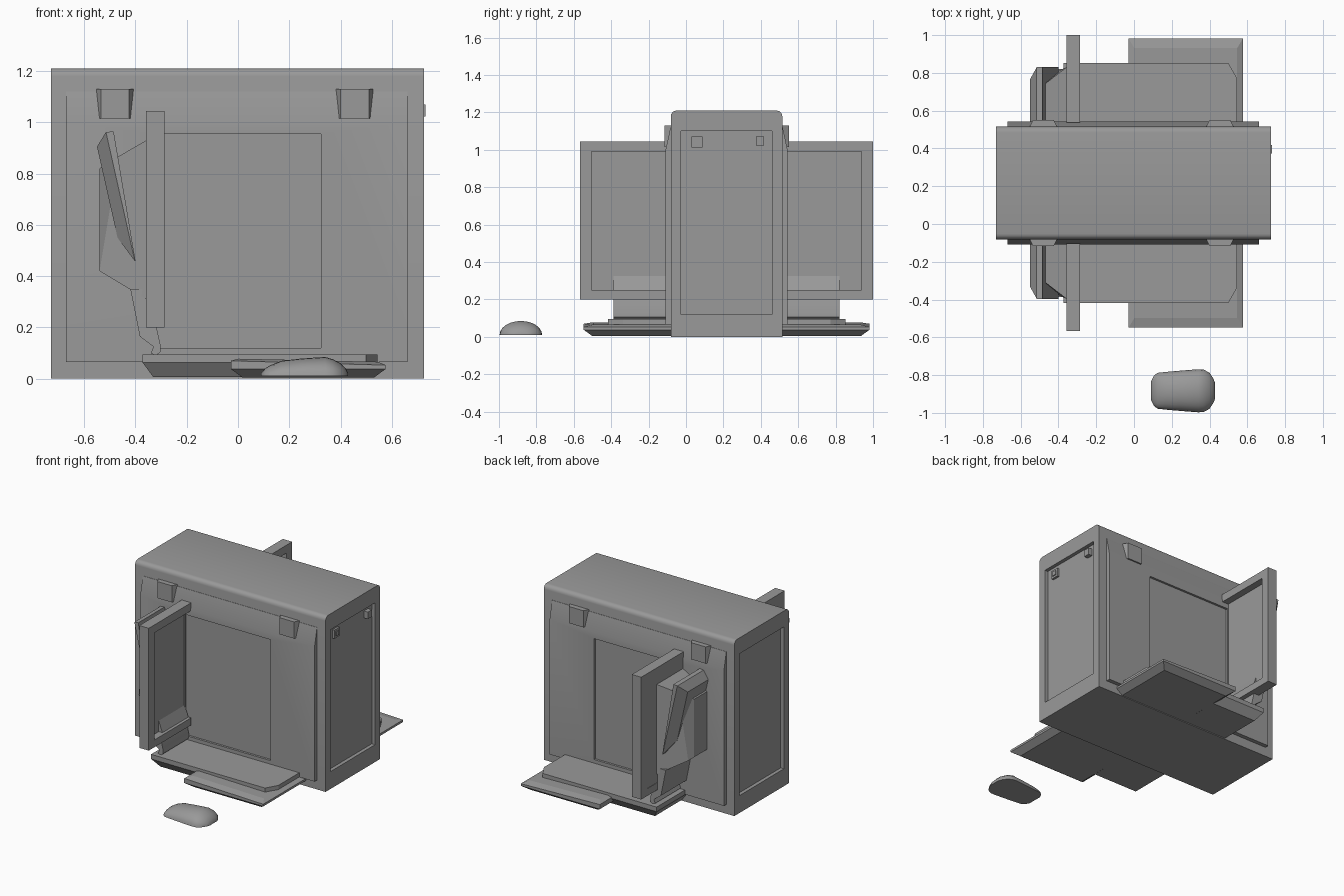
import bpy, bmesh, math
from mathutils import Vector

old = bpy.data.objects.get("Cube")
if old:
    bpy.data.objects.remove(old, do_unlink=True)

grey = bpy.data.materials.new("mid_grey")
grey.use_nodes = True
COLOUR = (0.32, 0.32, 0.32, 1)
grey.diffuse_color = COLOUR
grey.node_tree.nodes["Principled BSDF"].inputs["Base Color"].default_value = COLOUR

MID = 0.217      # depth of the cabinet's centre plane
HALF = 0.298     # half depth of the cabinet


def finish(name, bm, angle=30):
    bmesh.ops.recalc_face_normals(bm, faces=bm.faces)
    mesh = bpy.data.meshes.new(name)
    bm.to_mesh(mesh)
    bm.free()
    mesh.materials.append(grey)
    obj = bpy.data.objects.new(name, mesh)
    bpy.context.collection.objects.link(obj)
    bpy.ops.object.select_all(action="DESELECT")
    obj.select_set(True)
    bpy.context.view_layer.objects.active = obj
    bpy.ops.object.shade_smooth_by_angle(angle=math.radians(angle))
    return obj


def loft(rings):
    """Skin closed rings of points and cap both ends."""
    bm = bmesh.new()
    loops = [[bm.verts.new(p) for p in ring] for ring in rings]
    for a, b in zip(loops, loops[1:]):
        for i in range(len(a)):
            j = (i + 1) % len(a)
            bm.faces.new((a[i], a[j], b[j], b[i]))
    bm.faces.new(loops[0][::-1])
    bm.faces.new(loops[-1])
    bmesh.ops.remove_doubles(bm, verts=bm.verts, dist=1e-5)
    bmesh.ops.recalc_face_normals(bm, faces=bm.faces)
    return bm


def box(x, y, z):
    return loft([[(x[0], y[0], h), (x[1], y[0], h), (x[1], y[1], h), (x[0], y[1], h)] for h in z])


def facing(bm, direction):
    return max(bm.faces, key=lambda f: f.normal.dot(Vector(direction)) * 10 + f.calc_area())


def recess(bm, direction, low, high, depth):
    """Sink a rectangle into the face that looks along direction."""
    face = facing(bm, direction)
    bmesh.ops.inset_individual(bm, faces=[face], thickness=0.01)
    centre = face.calc_center_median()
    for v in face.verts:
        for k in range(3):
            if not direction[k]:
                v.co[k] = low[k] if v.co[k] < centre[k] else high[k]
    bmesh.ops.inset_individual(bm, faces=[face], thickness=0)
    bmesh.ops.translate(bm, verts=face.verts, vec=Vector(direction) * -depth)


def side_rect(x, d, z, s):
    """Upright rectangle at distance d from the centre plane."""
    y = MID + s * d
    return [(x[0], y, z[0]), (x[1], y, z[0]), (x[1], y, z[1]), (x[0], y, z[1])]


def side_prism(profile, d0, d1, s):
    """Extrude an x-z profile outwards from d0 to d1."""
    return loft([[(x, MID + s * d, z) for x, z in profile] for d in (d0, d1)])


def x_rect(x0, x1, d, z0, z1, s):
    """Rectangle across the depth, leaning from x0 (low) to x1 (high)."""
    a, b = (MID + s * v for v in d)
    return [(x0, a, z0), (x0, b, z0), (x1, b, z1), (x1, a, z1)]


# Cabinet with rounded top edges and a sunken panel in each end
bm = box((-0.73, 0.726), (MID - HALF, MID + HALF), (0, 1.21))
top = [e for e in bm.edges if all(v.co.z > 1 for v in e.verts)
       and abs(e.verts[0].co.y - e.verts[1].co.y) < 0.01]
bmesh.ops.bevel(bm, geom=top, offset=0.03, segments=4, affect="EDGES", profile=0.5)
for sign in (-1, 1):
    recess(bm, (sign, 0, 0), (0, -0.026, 0.12), (0, 0.46, 1.10), 0.025)
finish("cabinet", bm)

# Small fittings in the right-hand end panel
finish("socket", box((0.69, 0.716), (0.03, 0.087), (1.013, 1.072)))
finish("socket_cap", box((0.70, 0.722), (0.043, 0.074), (1.027, 1.058)))
finish("end_knob", box((0.69, 0.731), (0.374, 0.418), (1.022, 1.07)))

# Stepped base: upper platform with clipped corners, lower slab beneath


def platform_ring(inset, z):
    x0, x1, d = -0.372 + inset, 0.545 - inset, 0.635 - inset
    pts = [(x0, -d), (x1 - 0.045, -d), (x1, -d + 0.08), (x1, d - 0.08), (x1 - 0.045, d), (x0, d)]
    return [(x, MID + y, z) for x, y in pts]


def slab_ring(inset_x, inset_d, z0, z1):
    x0, x1, d = -0.028 + inset_x, 0.576 - inset_x, 0.764 - inset_d
    return [(x0, MID - d, z0), (x1, MID - d, z1), (x1, MID + d, z1), (x0, MID + d, z0)]


finish("platform", loft([platform_ring(0.042, 0.006), platform_ring(0, 0.063), platform_ring(0, 0.095)]), 20)
finish("lower_slab", loft([slab_ring(0.045, 0.045, 0.005, 0.005), slab_ring(0, 0, 0.038, 0.038),
                           slab_ring(0, 0, 0.07, 0.053), slab_ring(0.03, 0.05, 0.078, 0.066)]), 5)

for s, word in ((-1, "front"), (1, "back")):
    # Raised face panel, sloping back at the top, with a sunken centre
    edge = [(HALF - 0.01, 0.065), (0.326, 0.065), (0.326, 1.0), (0.30, 1.12), (HALF - 0.01, 1.12)]
    bm = loft([[(x, MID + s * d, z) for d, z in edge] for x in (-0.67, 0.662)])
    recess(bm, (0, s, 0), (-0.33, 0, 0.12), (0.323, 0, 0.955), 0.015)
    finish(word + "_panel", bm)

    # Pair of tapered clips
    for x, side in ((-0.48, "right"), (0.455, "left")):
        finish(f"{word}_{side}_clip", loft([
            side_rect((x - 0.073, x + 0.073), 0.297, (1.015, 1.13), s),
            side_rect((x - 0.055, x + 0.055), 0.333, (1.015, 1.13), s)]), 10)

    # Screen: three-sided rim and a sunken display
    rim = [(0.32, 0.2), (0.783, 0.2), (0.783, 1.045), (0.32, 1.045),
           (0.32, 0.99), (0.722, 0.99), (0.722, 0.25), (0.32, 0.25)]
    finish(word + "_screen_rim", loft([[(x, MID + s * d, z) for d, z in rim] for x in (-0.358, -0.286)]))
    finish(word + "_display", side_prism([(-0.356, 0.24), (-0.335, 0.24), (-0.335, 1.0), (-0.356, 1.0)], 0.32, 0.74, s))
    finish(word + "_display_foot", side_prism([(-0.34, 0.245), (-0.305, 0.245), (-0.335, 0.325)], 0.32, 0.604, s))

    # Tapered housing behind the screen
    finish(word + "_housing", loft([
        x_rect(-0.357, -0.357, (0.32, 0.613), 0.31, 0.93, s),
        x_rect(-0.54, -0.465, (0.32, 0.53), 0.42, 0.868, s),
        x_rect(-0.54, -0.54, (0.32, 0.465), 0.42, 0.82, s)]), 5)

    # Leaning plate with chamfered rim
    finish(word + "_leaning_plate", loft([
        x_rect(-0.40, -0.485, (0.32, 0.613), 0.46, 0.965, s),
        x_rect(-0.402, -0.515, (0.32, 0.613), 0.458, 0.962, s),
        x_rect(-0.47, -0.55, (0.32, 0.55), 0.55, 0.905, s)]), 5)

    # Bent neck joining the housing to the platform
    neck = [(-0.42, 0.35), (-0.383, 0.165), (-0.33, 0.125), (-0.34, 0.1), (-0.32, 0.09),
            (-0.302, 0.105), (-0.302, 0.13), (-0.32, 0.21), (-0.35, 0.35)]
    finish(word + "_neck", side_prism(neck, 0.32, 0.604, s))

# Loose rounded hand piece on the floor in front
rings = []
for x, w, h in ((0.09, 0.05, 0.012), (0.105, 0.08, 0.03), (0.125, 0.095, 0.042), (0.17, 0.1, 0.06),
                (0.25, 0.107, 0.069), (0.34, 0.114, 0.075), (0.37, 0.112, 0.066),
                (0.4, 0.095, 0.05), (0.42, 0.065, 0.03), (0.43, 0.04, 0.01)):
    arc = [math.pi * i / 12 for i in range(13)]
    rings.append([(x, -0.883 + w * math.cos(a), 0.01 + h * math.sin(a)) for a in arc])
finish("hand_piece", loft(rings), 50)
